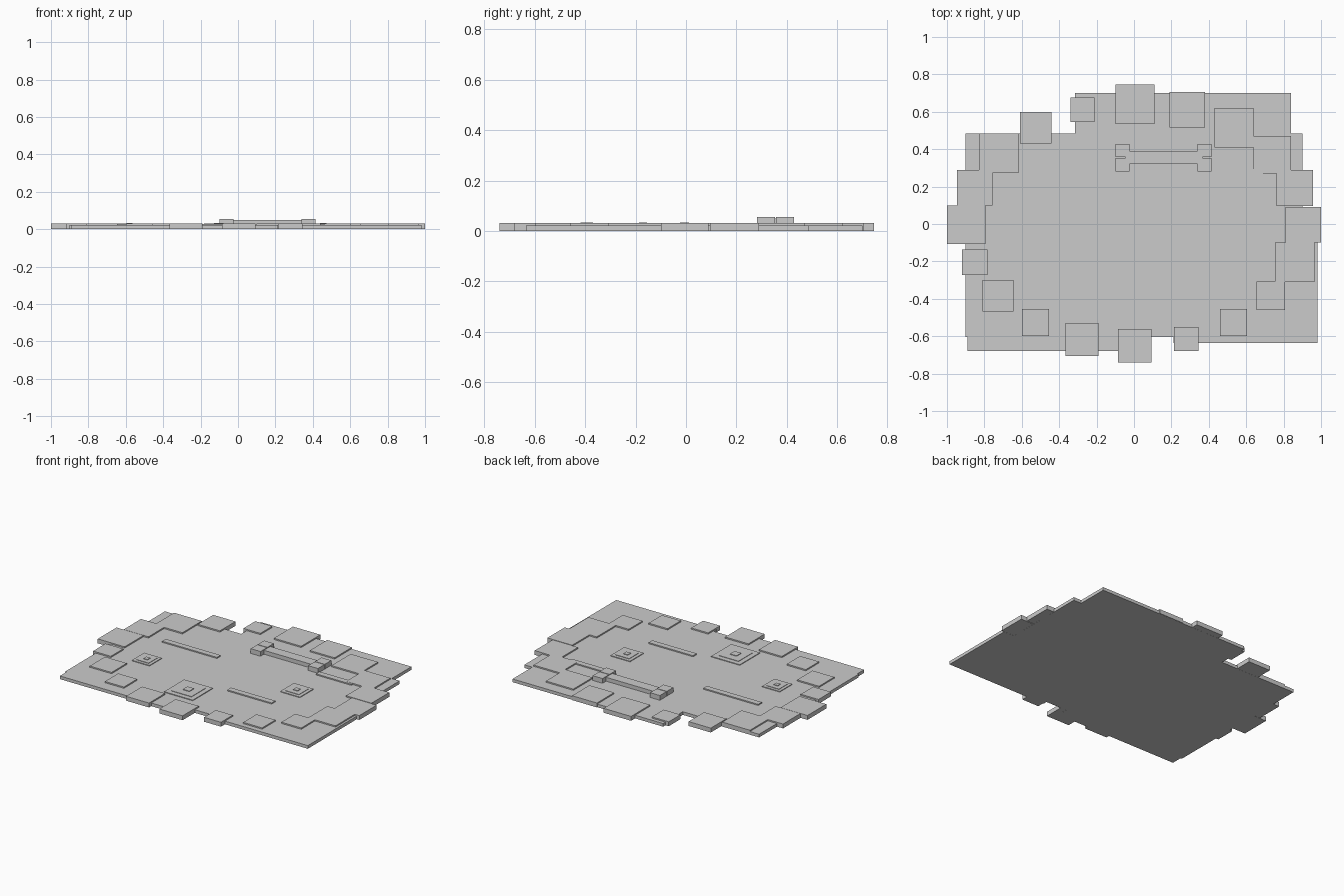
import bpy, bmesh

stone = bpy.data.materials.new("grey stone")
stone.diffuse_color = (0.6, 0.6, 0.6, 1)


def finish(name, bm):
    bmesh.ops.recalc_face_normals(bm, faces=bm.faces)
    mesh = bpy.data.meshes.new(name)
    bm.to_mesh(mesh)
    bm.free()
    mesh.materials.append(stone)
    ob = bpy.data.objects.new(name, mesh)
    bpy.context.collection.objects.link(ob)
    return ob


def prism(name, outline, z0, z1):
    bm = bmesh.new()
    face = bm.faces.new([bm.verts.new((x, y, z0)) for x, y in outline])
    ext = bmesh.ops.extrude_face_region(bm, geom=[face], use_keep_orig=True)
    for v in ext["geom"]:
        if isinstance(v, bmesh.types.BMVert):
            v.co.z = z1
    return finish(name, bm)


def box(name, x0, x1, y0, y1, z0, z1):
    return prism(name, [(x0, y0), (x1, y0), (x1, y1), (x0, y1)], z0, z1)


def square(name, cx, cy, size, z0, z1):
    h = size / 2
    return box(name, cx - h, cx + h, cy - h, cy + h, z0, z1)


BASE, TILE = 0.022, 0.031

# Stepped floor slab
prism("floor_slab", [
    (-0.89, -0.68), (0.05, -0.68), (0.05, -0.605), (0.21, -0.605), (0.21, -0.635),
    (0.98, -0.635), (0.98, -0.10), (0.90, -0.10), (0.90, 0.485), (0.84, 0.485),
    (0.84, 0.70), (-0.315, 0.70), (-0.315, 0.485), (-0.90, 0.485), (-0.90, -0.605),
    (-0.89, -0.605)], 0, BASE)

# Ring of rim tiles: left edge, front edge, size
rim = [
    (-0.61, 0.43, 0.17), (-0.34, 0.545, 0.13), (-0.10, 0.535, 0.21), (0.19, 0.515, 0.19),
    (0.43, 0.41, 0.21), (0.64, 0.27, 0.20), (0.762, 0.095, 0.195), (0.81, -0.10, 0.19),
    (0.755, -0.31, 0.21), (0.655, -0.46, 0.152), (0.46, -0.60, 0.145), (0.215, -0.68, 0.13),
    (-0.085, -0.74, 0.178), (-0.365, -0.705, 0.176), (-0.60, -0.60, 0.145),
    (-0.81, -0.467, 0.167), (-0.92, -0.273, 0.136), (-1.0, -0.108, 0.206),
    (-0.947, 0.10, 0.19), (-0.83, 0.272, 0.213)]
for i, (x, y, s) in enumerate(rim):
    box(f"rim_tile_{i + 1}", x, x + s, y, y + s, 0.0005, TILE)

# Stepped square pads: centre and outer size
for i, (x, y, s) in enumerate([(-0.58, -0.17, 0.135), (-0.104, -0.394, 0.22), (0.456, -0.006, 0.15)]):
    square(f"pad_base_{i + 1}", x, y, s, 0.01, 0.027)
    square(f"pad_step_{i + 1}", x, y, s * 0.7, 0.01, 0.030)
    square(f"pad_core_{i + 1}", x, y, s * 0.23, 0.01, 0.034)

# Low floor strips
for i, (x0, x1, y) in enumerate([(-0.65, -0.23, 0.118), (0.10, 0.44, -0.24), (0.42, 0.69, 0.275)]):
    box(f"floor_strip_{i + 1}", x0, x1, y - 0.02, y + 0.02, 0.01, 0.030)

# Small bridge: beam with a pair of posts at each end
box("bridge_beam", -0.045, 0.365, 0.32, 0.39, 0.02, 0.049)
for side, x in (("left", -0.10), ("right", 0.34)):
    for end, y in (("front", 0.282), ("back", 0.358)):
        box(f"bridge_post_{side}_{end}", x, x + 0.075, y, y + 0.071, 0.02, 0.055)
